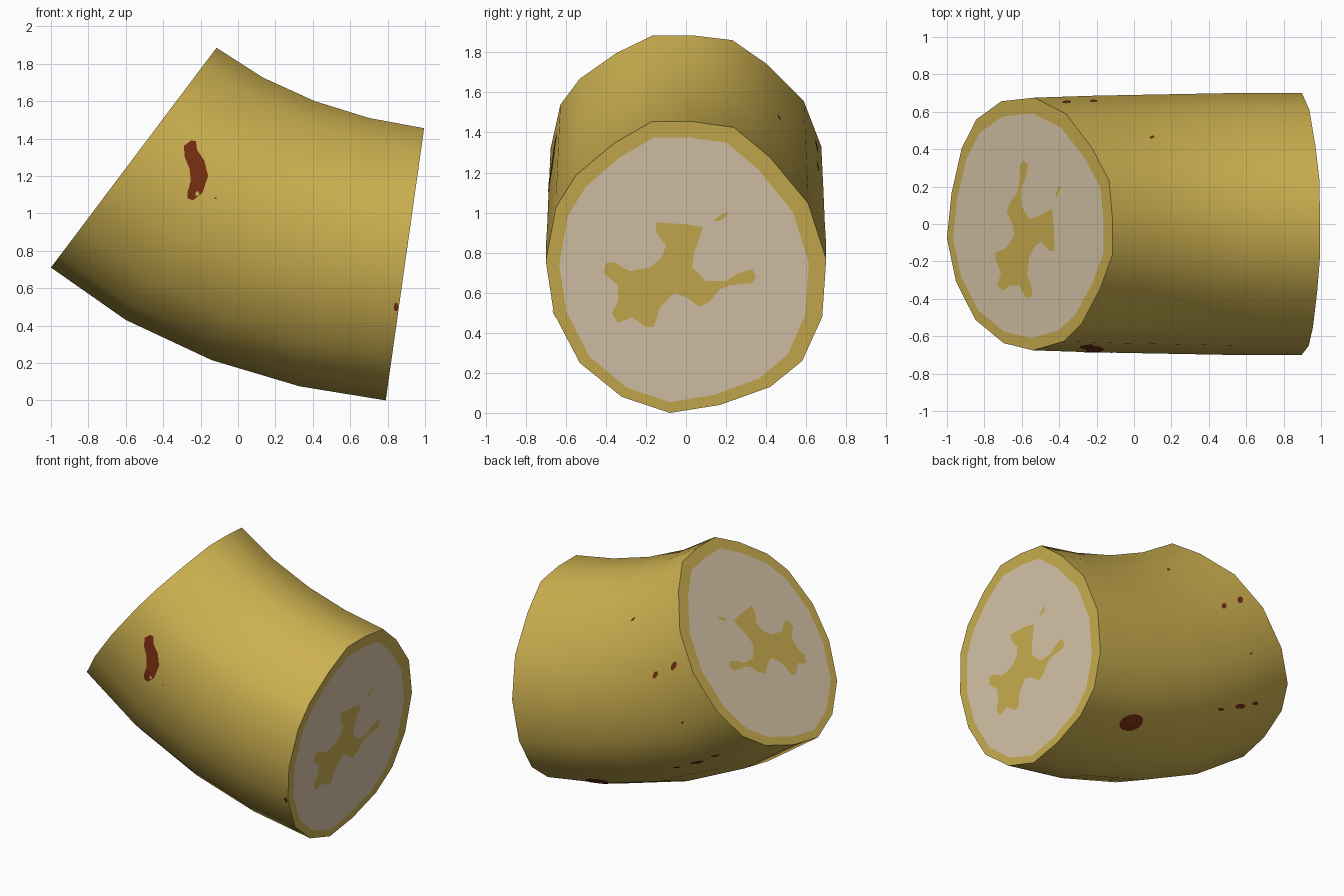
import bpy, bmesh, math
from mathutils import Vector
from mathutils.bvhtree import BVHTree

if "Cube" in bpy.data.objects:
    bpy.data.objects.remove(bpy.data.objects["Cube"])


def material(name, rgb):
    m = bpy.data.materials.new(name)
    m.diffuse_color = (*rgb, 1)
    m.use_nodes = True
    m.node_tree.nodes["Principled BSDF"].inputs["Base Color"].default_value = m.diffuse_color
    return m


SKIN = material("skin yellow", (0.604, 0.434, 0.08))
FLESH = material("cream flesh", (0.70, 0.575, 0.405))
SPOT = material("ripe brown", (0.18, 0.027, 0.006))


def finish(name, bm, mats):
    me = bpy.data.meshes.new(name)
    bm.to_mesh(me)
    for m in mats:
        me.materials.append(m)
    ob = bpy.data.objects.new(name, me)
    bpy.context.collection.objects.link(ob)
    return ob


# Cross-section as (y, z) seen on the right end, height 0..1.46
OUTLINE = [(-.08, 0), (.17, .04), (.42, .13), (.58, .26), (.68, .48), (.70, .77),
           (.61, 1.05), (.42, 1.28), (.24, 1.43), (.03, 1.46), (-.17, 1.46), (-.36, 1.35),
           (-.55, 1.19), (-.65, 1.03), (-.70, .76), (-.66, .50), (-.53, .25), (-.32, .08)]
SECTION = [(y, (z - .73) / .73) for y, z in OUTLINE]
INSET = [(y * .89 - .01, v * .908 - .018) for y, v in SECTION]

# Bent spine: (bottom x, bottom z, top x, top z, width factor)
RINGS = [(-1, .71, -.115, 1.885, .965), (-.6, .43, .135, 1.725, .98),
         (-.14, .215, .41, 1.6, .99), (.33, .075, .70, 1.51, 1), (.79, 0, .995, 1.455, 1)]


def on_ring(ring, y, v):
    bx, bz, tx, tz, w = ring
    t = (v + 1) / 2
    return Vector((bx + (tx - bx) * t, y * w, bz + (tz - bz) * t))


# Body: bent skin with flesh inset in both cut ends
bm = bmesh.new()
loops = [[bm.verts.new(on_ring(r, y, v)) for y, v in SECTION] for r in RINGS]
n = len(SECTION)


def bridge(a, b, smooth):
    for i in range(n):
        j = (i + 1) % n
        bm.faces.new((a[i], a[j], b[j], b[i])).smooth = smooth


for a, b in zip(loops, loops[1:]):
    bridge(a, b, True)
for k in (0, -1):
    inner = [bm.verts.new(on_ring(RINGS[k], y, v)) for y, v in INSET]
    bridge(loops[k], inner, False)
    bm.faces.new(inner).material_index = 1
bmesh.ops.recalc_face_normals(bm, faces=bm.faces)
tree = BVHTree.FromBMesh(bm)
finish("fruit_body", bm, [SKIN, FLESH])
bm.free()

# Seed core: star shaped plate plus a sliver on both cut ends
STAR = [(-.15, .955), (0, .945), (.085, .93), (.04, .80), (.03, .73), (.10, .66), (.20, .66),
        (.26, .70), (.33, .72), (.35, .68), (.33, .65), (.22, .64), (.17, .62), (.12, .56),
        (.07, .53), (0, .58), (-.06, .60), (-.13, .53), (-.16, .43), (-.20, .43), (-.27, .48),
        (-.34, .45), (-.37, .50), (-.34, .56), (-.34, .64), (-.41, .70), (-.40, .75),
        (-.36, .755), (-.28, .71), (-.18, .73), (-.12, .78), (-.10, .84), (-.15, .91)]
SLIVER = [(.14, .965), (.17, .99), (.21, 1.01), (.205, .985), (.16, .96)]
for name, k, side in (("left_core", 0, -1), ("right_core", -1, 1)):
    bx, bz, tx, tz, _ = RINGS[k]
    normal = Vector((tz - bz, 0, bx - tx)).normalized() * side
    bm = bmesh.new()
    for shape in (STAR, SLIVER):
        pts = [on_ring(RINGS[k], y, (z - .73) / .73) + normal * .003 for y, z in shape]
        f = bm.faces.new([bm.verts.new(p) for p in pts])
        f.normal_update()
        if f.normal.dot(normal) < 0:
            f.normal_flip()
    finish(name, bm, [SKIN])
    bm.free()


# Ripe spots: flat outlines projected on the skin along a direction
def spot(name, outline, right, up, steps=4):
    ahead = up.cross(right)
    c = sum((Vector(p) for p in outline), Vector((0, 0))) / len(outline)

    def drop(p):
        hit, nor, _, _ = tree.ray_cast(right * p.x + up * p.y - ahead * 5, ahead)
        return None if hit is None else bm.verts.new(hit + nor * .004)

    bm = bmesh.new()
    mid = drop(c)
    rows = [[drop(c.lerp(Vector(p), s / steps)) for p in outline] for s in range(1, steps + 1)]
    m = len(outline)
    for i in range(m):
        j = (i + 1) % m
        quads = [(mid, rows[0][i], rows[0][j])]
        quads += [(a[i], b[i], b[j], a[j]) for a, b in zip(rows, rows[1:])]
        for q in quads:
            if None not in q:
                f = bm.faces.new(q)
                f.normal_update()
                f.smooth = True
                if f.normal.dot(ahead) > 0:
                    f.normal_flip()
    finish(name, bm, [SPOT])
    bm.free()


def oval(x, y, rx, ry, tilt=0):
    ct, st = math.cos(tilt), math.sin(tilt)
    angles = [math.tau * i / 12 for i in range(12)]
    return [(x + rx * math.cos(a) * ct - ry * math.sin(a) * st,
             y + rx * math.cos(a) * st + ry * math.sin(a) * ct) for a in angles]


X, Z = Vector((1, 0, 0)), Vector((0, 0, 1))
spot("front_large_spot", [(-.29, 1.36), (-.25, 1.39), (-.225, 1.385), (-.22, 1.34), (-.18, 1.28),
     (-.16, 1.2), (-.19, 1.11), (-.24, 1.07), (-.27, 1.08), (-.27, 1.11), (-.25, 1.15),
     (-.26, 1.24), (-.285, 1.3)], X, Z)
spot("front_edge_spot", oval(.845, .5, .012, .022), X, Z, 2)
spot("front_dot", oval(-.12, 1.08, .006, .004), X, Z, 1)

# Back spots, placed as seen from the back right and below
a, e = math.radians(40), math.radians(30)
R = Vector((-math.cos(a), math.sin(a), 0))
U = Vector((math.sin(a) * math.sin(e), math.cos(a) * math.sin(e), math.cos(e)))
BACK = [(-.02, .488, .08, .052, .3), (.224, 1.484, .009, .007, 0), (.587, 1.247, .016, .018, 0),
        (.693, 1.286, .018, .022, 0), (.765, .937, .008, .008, 0), (.567, .574, .02, .01, 0),
        (.693, .594, .034, .016, .1), (.79, .613, .02, .012, .1)]
for i, s in enumerate(BACK):
    spot(f"back_spot_{i + 1}", oval(*s), R, U, 3)
